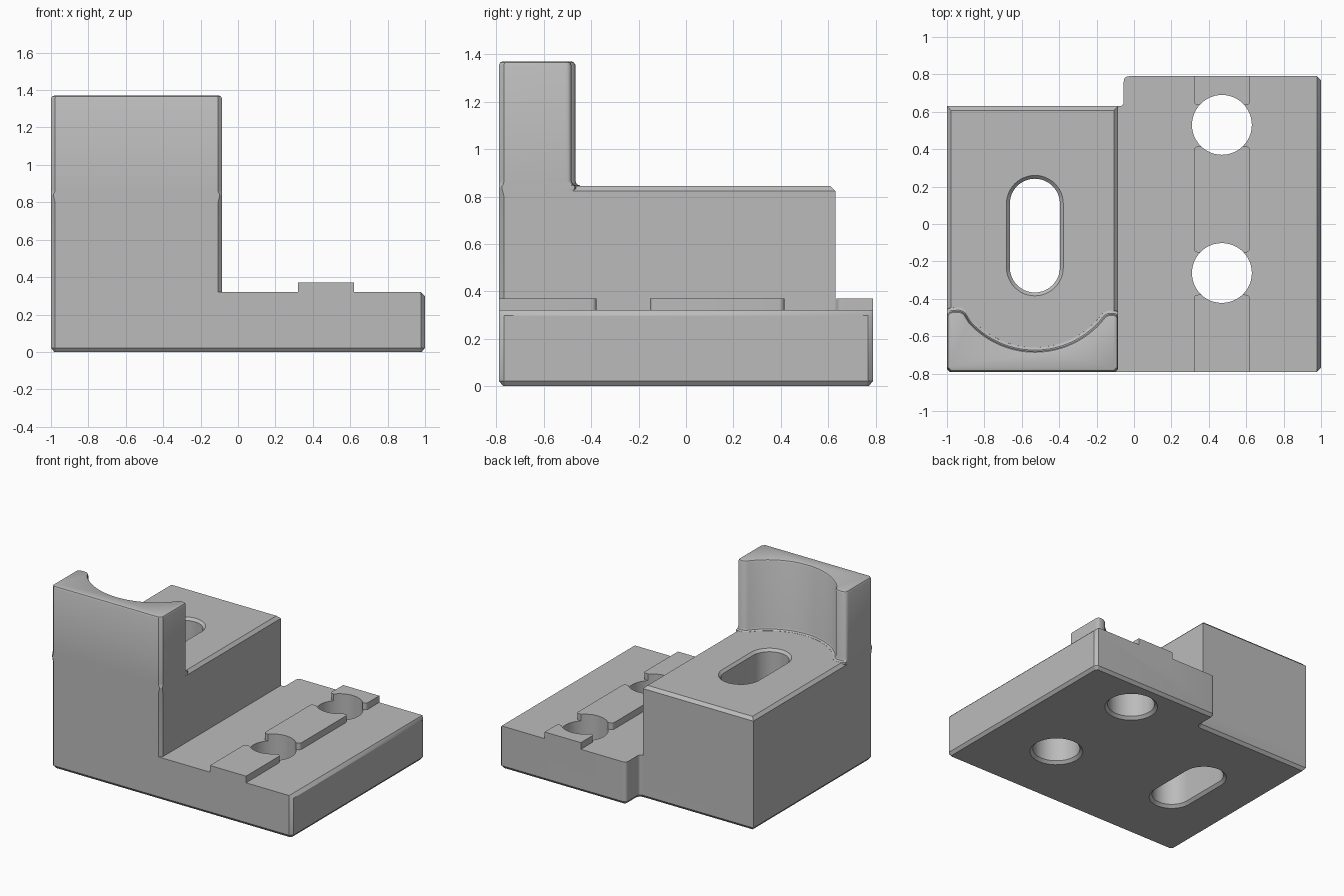
import bpy, bmesh, math
from mathutils import Vector

if "Cube" in bpy.data.objects:
    bpy.data.objects.remove(bpy.data.objects["Cube"], do_unlink=True)

grey = bpy.data.materials.new("plain grey")
grey.use_nodes = True
COLOUR = (0.5, 0.5, 0.5, 1)
grey.diffuse_color = COLOUR
grey.node_tree.nodes["Principled BSDF"].inputs["Base Color"].default_value = COLOUR


def outline(corners):
    """Corners are (x, y, cut, segments); one segment gives a chamfer."""
    pts = []
    for i, c in enumerate(corners):
        p = Vector(c[:2])
        if len(c) == 2:
            pts.append(p)
            continue
        a = p + (Vector(corners[i - 1][:2]) - p).normalized() * c[2]
        b = p + (Vector(corners[(i + 1) % len(corners)][:2]) - p).normalized() * c[2]
        for k in range(c[3] + 1):
            t = k / c[3]
            pts.append(a * (1 - t) ** 2 + p * 2 * t * (1 - t) + b * t * t)
    return pts


def inset(pts, d):
    """Move a counter-clockwise outline inward by d."""
    out = []
    for i, p in enumerate(pts):
        e1 = (p - pts[i - 1]).normalized()
        e2 = (pts[(i + 1) % len(pts)] - p).normalized()
        n1, n2 = Vector((-e1.y, e1.x)), Vector((-e2.y, e2.x))
        out.append(p + (n1 + n2) * (d / (1 + n1.dot(n2))))
    return out


def loft(name, pts, rings, box=(-9, 9, -9)):
    """Stack of (inset, z[, max x]) rings, kept inside box (min x, max x, min y)."""
    bm = bmesh.new()
    loops = []
    for ring in rings:
        hi = ring[2] if len(ring) > 2 else box[1]
        loops.append([bm.verts.new((min(max(p.x, box[0]), hi), max(p.y, box[2]), ring[1]))
                      for p in inset(pts, ring[0])])
    n = len(pts)
    for low, high in zip(loops, loops[1:]):
        for i in range(n):
            j = (i + 1) % n
            bm.faces.new((low[i], low[j], high[j], high[i]))
    bm.faces.new(loops[0][::-1])
    bm.faces.new(loops[-1])
    bmesh.ops.remove_doubles(bm, verts=bm.verts, dist=1e-5)
    me = bpy.data.meshes.new(name)
    bm.to_mesh(me)
    bm.free()
    me.materials.append(grey)
    ob = bpy.data.objects.new(name, me)
    bpy.context.collection.objects.link(ob)
    return ob


def arc(cx, cy, r, a0, a1, n):
    angles = [math.radians(a0 + (a1 - a0) * k / n) for k in range(n + 1)]
    return [(cx + r * math.cos(a), cy + r * math.sin(a)) for a in angles]


L, R, F, B = -1, -0.085, -0.79, 0.79   # block sides, front and back
BACK = 0.63                            # back of the tall block
C = 0.022                              # chamfer

# Base plate with the stepped back edge
bracket = loft("bracket", outline([
    (L, F, C, 1), (1, F, C, 1), (1, B, C, 1), (-0.055, B, 0.03, 5),
    (-0.055, BACK, 0.025, 5), (L, BACK)]),
    [(C * 0.8, 0), (0, C), (0, 0.32 - C), (0, 0.32, 1 - C)])

# Tall block behind the upright
block = loft("block", outline([(L, F + 0.05), (R, F + 0.05), (R, BACK), (L, BACK)]),
             [(0, 0.1), (0, 0.845 - C), (C, 0.845)])

# Upright with a scooped inner face, blended into the block at its foot
scoop = arc(-0.53, -0.21, 0.47, -42, -138, 28)
upright = loft("upright", outline(
    [(L, F, C, 1), (R, F, C, 1), (R, -0.485, 0.025, 5), (-0.147, -0.482, 0.025, 5)]
    + scoop + [(-0.915, -0.465, 0.03, 5), (L, -0.47, 0.03, 5)]),
    [(C * 0.8, 0), (0, C), (0, 0.8), (-0.022, 0.835), (-0.02, 0.846),
     (-0.006, 0.852), (0, 0.866), (0, 1.355), (0.006, 1.366), (0.016, 1.37)],
    (L, R, F))

parts = [block, upright]

# Raised key strip in three lengths, rounded beside the holes
for y0, y1, r0, r1 in ((F, -0.378, 0, 1), (-0.152, 0.415, 1, 1), (0.635, B, 1, 0)):
    lo, hi = (0.025, 5) if r0 else (), (0.025, 5) if r1 else ()
    parts.append(loft("key_strip", outline(
        [(0.32, y0, *lo), (0.62, y0, *lo), (0.62, y1, *hi), (0.32, y1, *hi)]),
        [(0, 0.2), (0, 0.37)]))

# Hole and slot cutters, flared for the chamfered rims
cutters = []
for y in (-0.262, 0.53):
    ring = [Vector(p) for p in arc(0.47, y, 0.16, 0, 360, 48)[:-1]]
    cutters.append(loft("hole_cutter", ring, [(-0.04, -0.02), (0, 0.02), (0, 0.5)]))
slot = arc(-0.53, 0.108, 0.134, 0, 180, 24) + arc(-0.53, -0.232, 0.134, 180, 360, 24)
cutters.append(loft("slot_cutter", [Vector(p) for p in slot],
                    [(-0.04, -0.02), (0, 0.02), (0, 0.827), (-0.036, 0.863)]))

# Combine everything into one solid
bpy.context.view_layer.objects.active = bracket
for tools, op in ((parts, "UNION"), (cutters, "DIFFERENCE")):
    for tool in tools:
        tool.hide_render = True
        mod = bracket.modifiers.new(tool.name, "BOOLEAN")
        mod.operation, mod.solver, mod.object = op, "EXACT", tool
        bpy.ops.object.modifier_apply(modifier=mod.name)
        bpy.data.objects.remove(tool, do_unlink=True)

bpy.ops.object.select_all(action="DESELECT")
bracket.select_set(True)
bpy.ops.object.shade_smooth_by_angle(angle=math.radians(32))
